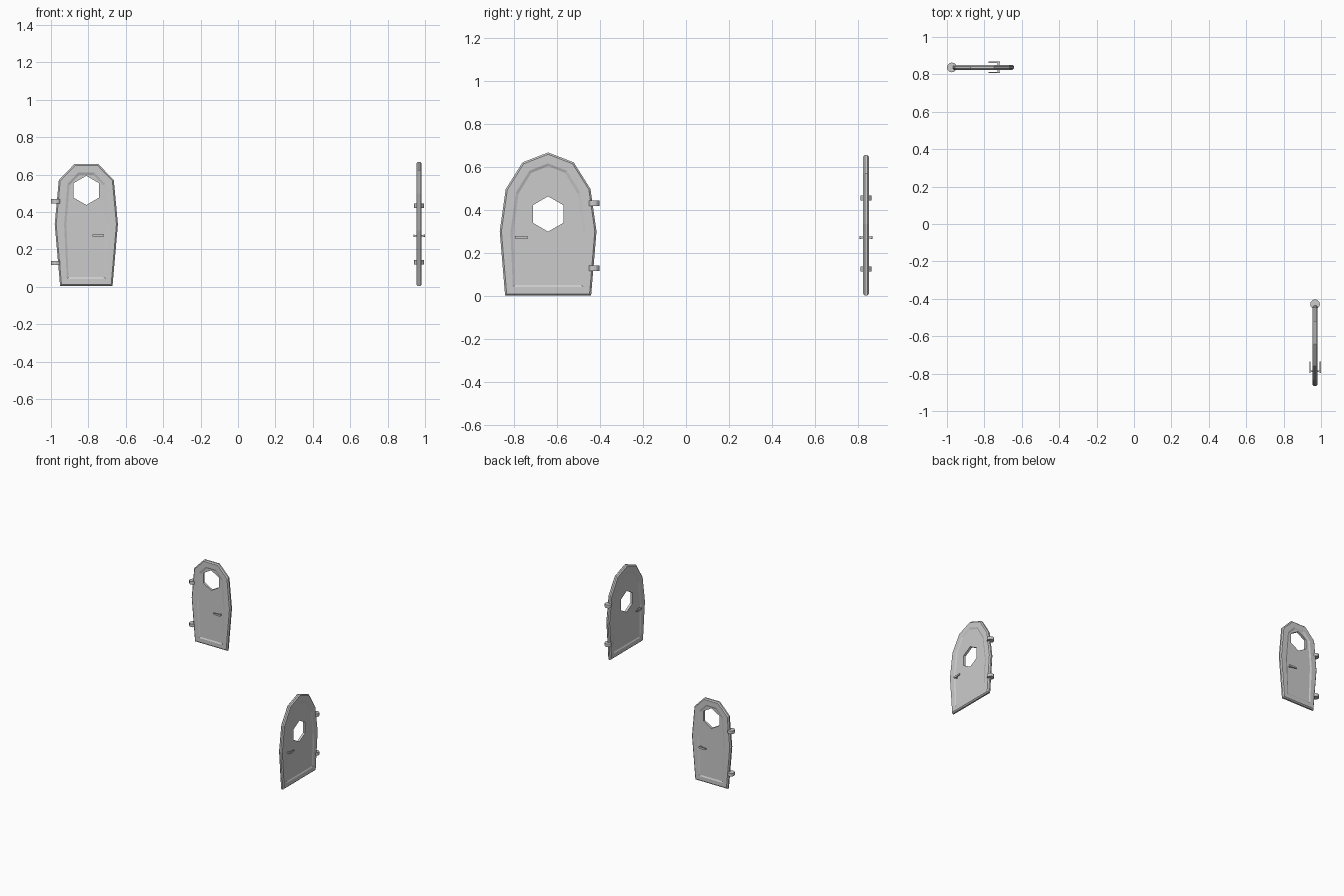
import bpy, bmesh, math
from mathutils import Matrix, Vector

if "Cube" in bpy.data.objects:
    bpy.data.objects.remove(bpy.data.objects["Cube"])

HALF_T = 0.014   # half thickness of a door leaf


def new_object(name, bm, frame):
    bmesh.ops.recalc_face_normals(bm, faces=bm.faces[:])
    mesh = bpy.data.meshes.new(name)
    bm.to_mesh(mesh)
    bm.free()
    obj = bpy.data.objects.new(name, mesh)
    bpy.context.collection.objects.link(obj)
    obj.matrix_world = frame
    return obj


def prism(bm, points, y0, y1):
    """Extrude an x-z outline from y0 to y1."""
    face = bm.faces.new([bm.verts.new((x, y0, z)) for x, z in points])
    res = bmesh.ops.extrude_face_region(bm, geom=[face])
    verts = [v for v in res["geom"] if isinstance(v, bmesh.types.BMVert)]
    bmesh.ops.translate(bm, vec=(0, y1 - y0, 0), verts=verts)


def door(tag, frame, half, window_z, window_r, lever_u, hinge_u, hinge_zs):
    # leaf: mirrored outline, chamfered rim, recessed panel on both sides
    outline = half + [(-x, z) for x, z in reversed(half) if x > 0]
    bm = bmesh.new()
    prism(bm, outline, -HALF_T, HALF_T)
    bmesh.ops.recalc_face_normals(bm, faces=bm.faces[:])
    big = [f for f in bm.faces if abs(f.normal.y) > 0.99]
    rim = list({e for f in big for e in f.edges})
    bmesh.ops.bevel(bm, geom=rim, offset=0.008, segments=1, affect='EDGES')
    bm.normal_update()
    for f in [f for f in bm.faces if abs(f.normal.y) > 0.99]:
        bmesh.ops.inset_region(bm, faces=[f], thickness=0.042)
        bmesh.ops.inset_region(bm, faces=[f], thickness=0.013, depth=-0.005)
    leaf = new_object(tag + "_leaf", bm, frame)

    # hexagonal window cut through the leaf
    bm = bmesh.new()
    hexagon = [(window_r * math.sin(i * math.pi / 3),
                window_z + window_r * math.cos(i * math.pi / 3)) for i in range(6)]
    prism(bm, hexagon, -0.1, 0.1)
    cutter = new_object(tag + "_window_cutter", bm, frame)
    cutter.hide_render = True
    cutter.hide_set(True)
    cut = leaf.modifiers.new("window", 'BOOLEAN')
    cut.operation = 'DIFFERENCE'
    cut.solver = 'EXACT'
    cut.object = cutter

    # lever handle: tapered lever on each side joined by a spindle
    bm = bmesh.new()
    u0, z = lever_u, 0.273
    lever = [(u0, z - 0.005), (u0 + 0.008, z - 0.008), (u0 + 0.025, z - 0.008),
             (u0 + 0.062, z - 0.004), (u0 + 0.062, z + 0.005),
             (u0 + 0.025, z + 0.007), (u0, z + 0.006)]
    for s in (-1, 1):
        prism(bm, lever, s * 0.024, s * 0.031)
    spindle = [(u0 + 0.004, z - 0.005), (u0 + 0.014, z - 0.005),
               (u0 + 0.014, z + 0.005), (u0 + 0.004, z + 0.005)]
    prism(bm, spindle, -0.025, 0.025)
    new_object(tag + "_handle", bm, frame)

    # hinge knuckles
    bm = bmesh.new()
    for hz in hinge_zs:
        bmesh.ops.create_cone(bm, cap_ends=True, segments=12, radius1=0.026,
                              radius2=0.026, depth=0.024,
                              matrix=Matrix.Translation((hinge_u, 0, hz)))
    new_object(tag + "_hinges", bm, frame)


# local +x points to the hinge side of each door
narrow = [(0.063, 0.657), (0.147, 0.570), (0.169, 0.335), (0.140, 0.003)]
door("narrow_door",
     Matrix.Translation((-0.811, 0.837, 0)) @ Matrix.Rotation(math.pi, 4, 'Z'),
     narrow, 0.515, 0.078, -0.095, 0.163, (0.127, 0.457))

wide = [(0, 0.668), (0.119, 0.622), (0.197, 0.498), (0.225, 0.302), (0.200, 0.003)]
door("wide_door",
     Matrix.Translation((0.968, -0.641, 0)) @ Matrix.Rotation(math.pi / 2, 4, 'Z'),
     wide, 0.382, 0.082, -0.155, 0.212, (0.130, 0.432))
